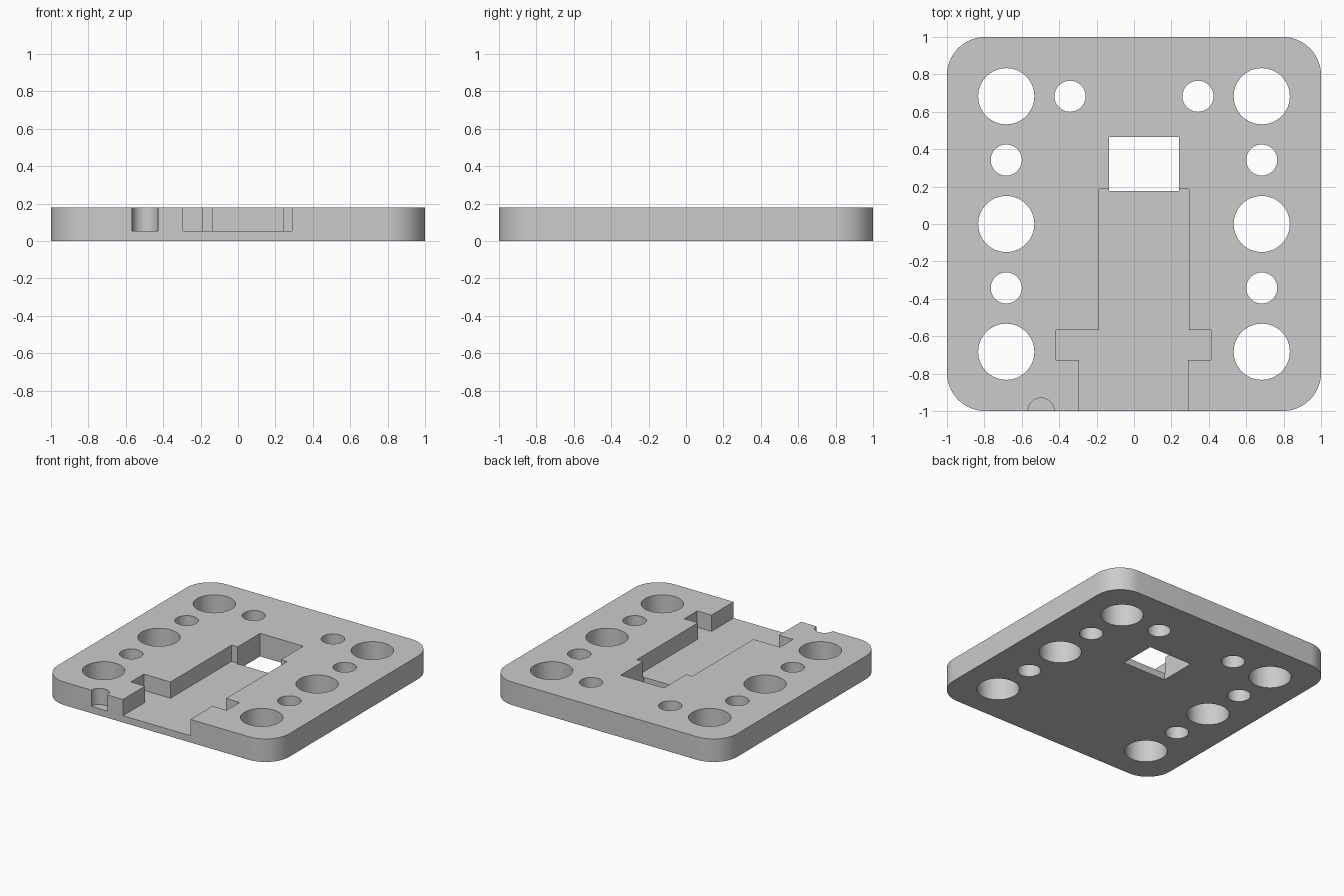
import bpy, bmesh, math

if "Cube" in bpy.data.objects:
    bpy.data.objects.remove(bpy.data.objects["Cube"])

TOP = 0.18      # plate thickness
FLOOR = 0.053   # height of the pocket floor

grey = bpy.data.materials.new("grey")
grey.diffuse_color = (0.6, 0.6, 0.6, 1)
grey.use_nodes = True
grey.node_tree.nodes["Principled BSDF"].inputs["Base Color"].default_value = grey.diffuse_color


def prism(name, outline, z0, z1):
    """Closed prism from a counter-clockwise outline."""
    bm = bmesh.new()
    low = [bm.verts.new((x, y, z0)) for x, y in outline]
    high = [bm.verts.new((x, y, z1)) for x, y in outline]
    bm.faces.new(low[::-1])
    bm.faces.new(high)
    n = len(outline)
    for i in range(n):
        j = (i + 1) % n
        bm.faces.new((low[i], low[j], high[j], high[i]))
    mesh = bpy.data.meshes.new(name)
    bm.to_mesh(mesh)
    bm.free()
    mesh.materials.append(grey)
    obj = bpy.data.objects.new(name, mesh)
    bpy.context.collection.objects.link(obj)
    return obj


def arc(cx, cy, r, start, sweep, steps):
    return [(cx + r * math.cos(math.radians(start + sweep * i / steps)),
             cy + r * math.sin(math.radians(start + sweep * i / steps)))
            for i in range(steps + 1)]


def circle(cx, cy, r):
    return arc(cx, cy, r, 0, 360, 64)[:-1]


# Rounded square plate
R = 0.205
outline = []
for sx, sy, start in ((1, 1, 0), (-1, 1, 90), (-1, -1, 180), (1, -1, 270)):
    outline += arc(sx * (1 - R), sy * (1 - R), R, start, 90, 16)
plate = prism("plate", outline, 0, TOP)

cutters = []

# Round through holes, mirrored left and right
holes = [(0.683, y, 0.15) for y in (0.683, 0, -0.683)]
holes += [(0.683, 0.342, 0.083), (0.683, -0.342, 0.083), (0.342, 0.683, 0.083)]
for x, y, r in holes:
    for side in (-1, 1):
        cutters.append(prism("hole_cutter", circle(side * x, y, r), -0.1, 0.3))

# Stepped pocket open at the front edge
pocket = [(-0.294, -1.1), (0.289, -1.1), (0.289, -0.727), (0.412, -0.727),
          (0.412, -0.567), (0.294, -0.567), (0.294, 0.187), (-0.186, 0.187),
          (-0.186, -0.567), (-0.417, -0.567), (-0.417, -0.727), (-0.294, -0.727)]
cutters.append(prism("pocket_cutter", pocket, FLOOR, 0.3))

# Rectangular window through the plate
window = [(-0.134, 0.176), (0.24, 0.176), (0.24, 0.464), (-0.134, 0.464)]
cutters.append(prism("window_cutter", window, -0.1, 0.3))

# Half-round notch in the front edge
cutters.append(prism("notch_cutter", circle(-0.497, -1.0, 0.07), FLOOR, 0.3))

for cutter in cutters:
    cutter.hide_render = True
    mod = plate.modifiers.new("cut", 'BOOLEAN')
    mod.operation = 'DIFFERENCE'
    mod.solver = 'EXACT'
    mod.object = cutter

# Bake the cuts and remove the cutters
bpy.context.view_layer.update()
depsgraph = bpy.context.evaluated_depsgraph_get()
result = bpy.data.meshes.new_from_object(plate.evaluated_get(depsgraph))
plate.modifiers.clear()
plate.data = result
result.materials.clear()
result.materials.append(grey)
for cutter in cutters:
    bpy.data.objects.remove(cutter)

# Smooth round walls with sharp rims
bpy.context.view_layer.objects.active = plate
plate.select_set(True)
bpy.ops.object.shade_smooth_by_angle(angle=math.radians(30))
